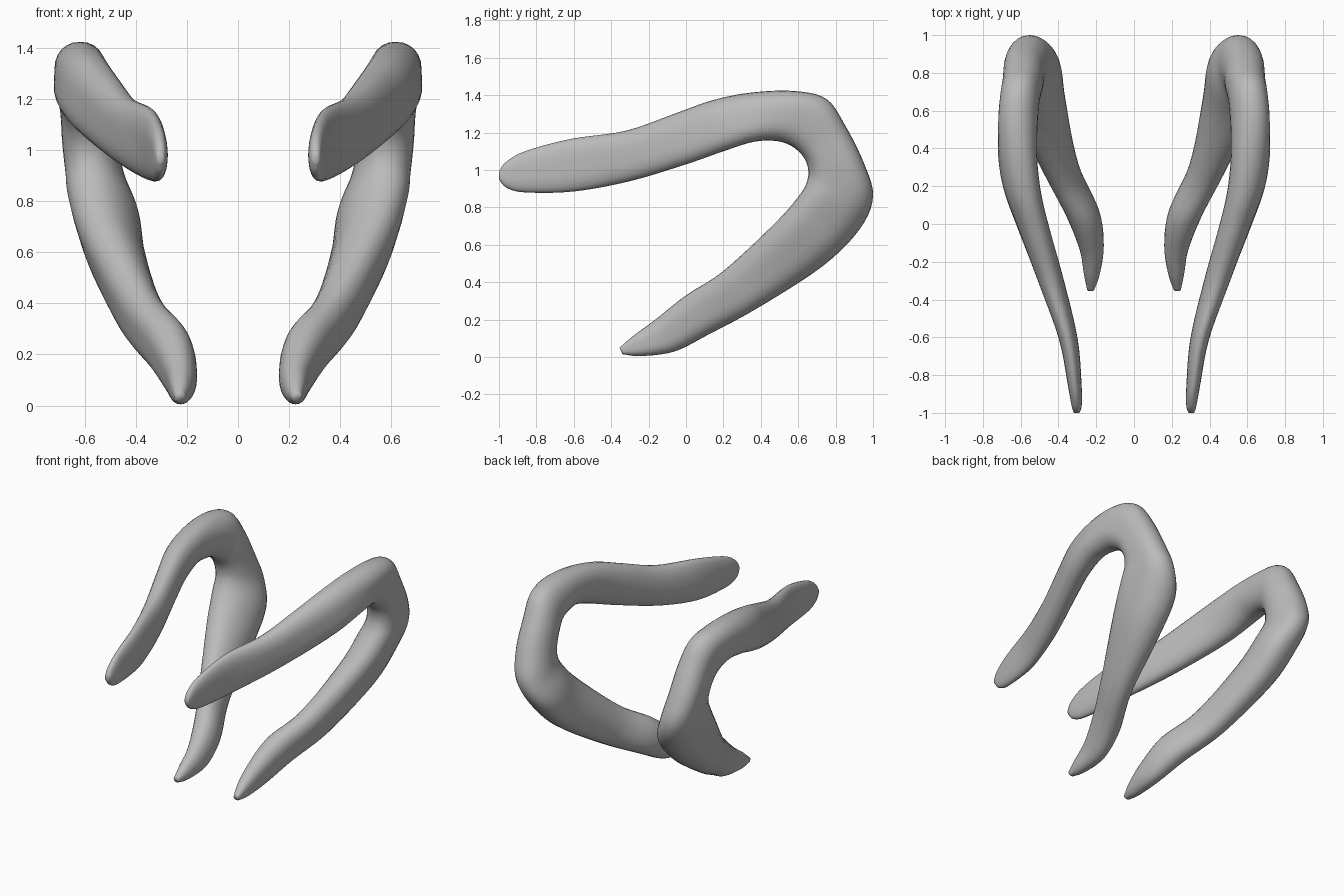
import bpy
import bmesh
import math
from mathutils import Vector

cube = bpy.data.objects.get("Cube")
if cube:
    bpy.data.objects.remove(cube, do_unlink=True)

SIDES = 28
STEPS = 5

# Cross-sections along one arm, from the upper tip round the bend to the lower tip:
# inner edge y, z, outer edge y, z, centre x, half thickness, sideways lean
SECTIONS = [
    (-1.0, .95, -1.0, .99, .305, .015, 0),
    (-.96, .905, -.965, 1.04, .305, .028, 0),
    (-.86, .88, -.86, 1.1, .315, .038, 0),
    (-.6, .885, -.62, 1.165, .35, .052, 0),
    (-.3, .94, -.32, 1.21, .44, .072, 0),
    (0, 1.03, -.05, 1.305, .535, .088, -.03),
    (.2, 1.1, .15, 1.375, .595, .1, -.04),
    (.36, 1.15, .36, 1.415, .62, .106, -.03),
    (.48, 1.155, .58, 1.422, .62, .11, 0),
    (.56, 1.13, .75, 1.38, .61, .11, 0),
    (.62, 1.08, .85, 1.24, .595, .112, 0),
    (.65, 1.02, .95, 1.04, .585, .115, 0),
    (.65, .95, 1.0, .86, .565, .12, -.03),
    (.61, .87, .93, .685, .53, .135, -.08),
    (.48, .72, .73, .485, .49, .125, -.06),
    (.2, .46, .38, .26, .385, .095, 0),
    (0, .33, .12, .12, .275, .092, 0),
    (-.17, .195, -.06, .03, .228, .068, 0),
    (-.28, .115, -.24, .005, .225, .045, 0),
    (-.355, .05, -.34, .015, .23, .02, 0),
]


def smooth_rows(rows):
    """Interpolate the sections with a smooth spline."""
    vecs = [Vector(r) for r in rows]
    last = len(vecs) - 1
    out = []
    for i in range(last):
        a, b = vecs[max(i - 1, 0)], vecs[i]
        c, d = vecs[i + 1], vecs[min(i + 2, last)]
        for s in range(STEPS):
            t = s / STEPS
            out.append((b * 2 + (c - a) * t
                        + (a * 2 - b * 5 + c * 4 - d) * t ** 2
                        + (b * 3 - a - c * 3 + d) * t ** 3) / 2)
    out.append(vecs[last])
    return out


def section_points(row, side):
    """Rounded section with a shallow groove along the outward face."""
    iy, iz, oy, oz, x, half, lean = row
    centre = Vector((x, (iy + oy) / 2, (iz + oz) / 2))
    edge = Vector((lean, oy - iy, oz - iz)) / 2
    points = []
    for k in range(SIDES):
        angle = math.tau * k / SIDES
        c, s = math.cos(angle), math.sin(angle)
        depth = math.copysign(abs(s) ** .9, s)
        if s > 0:
            depth *= 1 - .1 * s ** 8
        p = centre + edge * c + Vector((half * depth, 0, 0))
        points.append((p.x * side, p.y, p.z))
    return points


def make_arm(name, side, material):
    bm = bmesh.new()
    rings = [[bm.verts.new(p) for p in section_points(r, side)]
             for r in smooth_rows(SECTIONS)]
    for a, b in zip(rings, rings[1:]):
        for k in range(SIDES):
            n = (k + 1) % SIDES
            bm.faces.new((a[k], a[n], b[n], b[k]))
    # Rounded tips
    bm.faces.new(rings[0])
    bm.faces.new(rings[-1])
    bmesh.ops.recalc_face_normals(bm, faces=bm.faces[:])
    for face in bm.faces:
        face.smooth = True
    mesh = bpy.data.meshes.new(name)
    bm.to_mesh(mesh)
    bm.free()
    mesh.materials.append(material)
    obj = bpy.data.objects.new(name, mesh)
    bpy.context.collection.objects.link(obj)
    return obj


grey = bpy.data.materials.new("plain_grey")
grey.use_nodes = True
colour = (.5, .5, .5, 1)
grey.diffuse_color = colour
grey.node_tree.nodes["Principled BSDF"].inputs["Base Color"].default_value = colour

# Mirrored pair of bent arms
make_arm("left_bent_arm", 1, grey)
make_arm("right_bent_arm", -1, grey)
